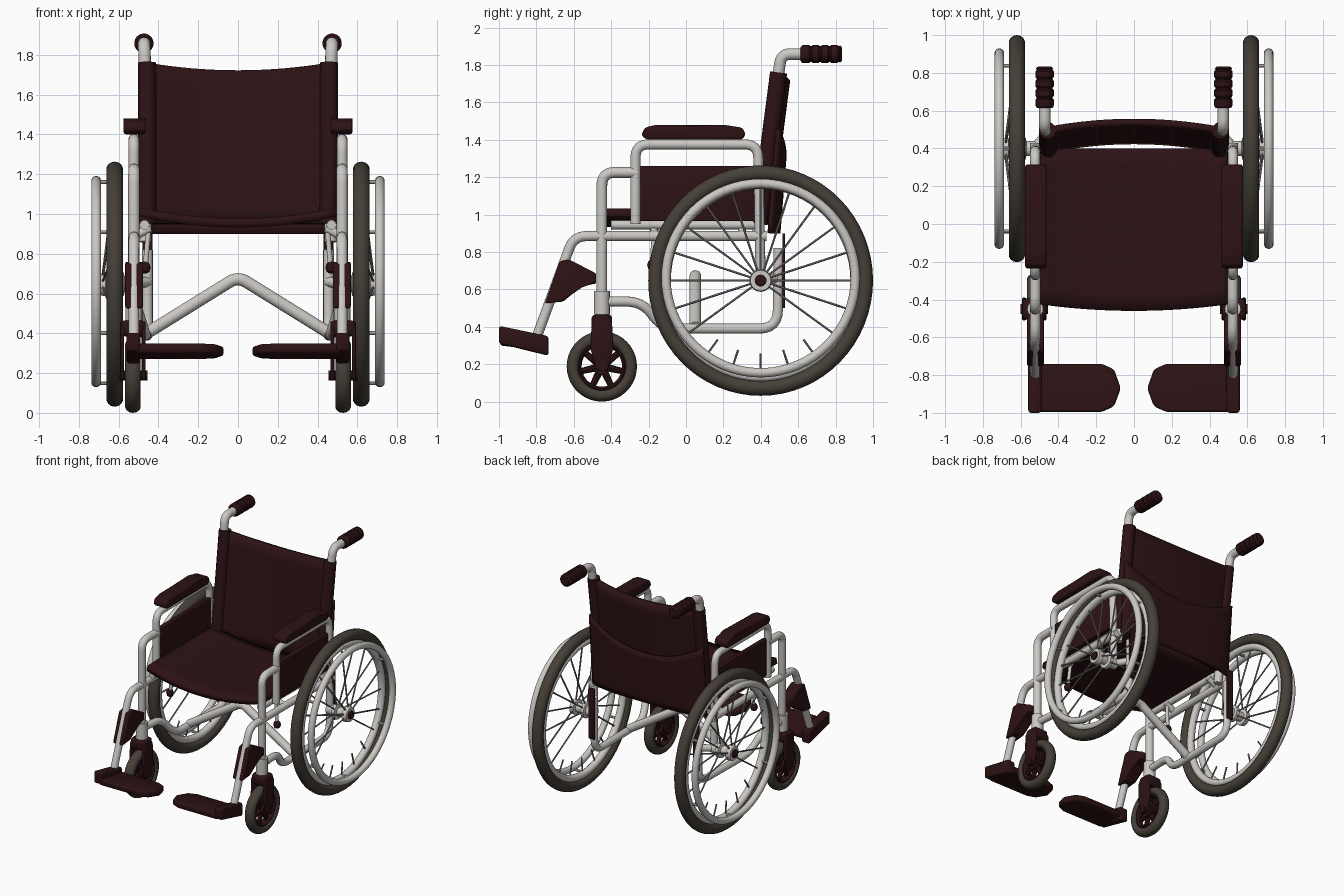
import bpy, bmesh, math
from mathutils import Vector

if "Cube" in bpy.data.objects:
    bpy.data.objects.remove(bpy.data.objects["Cube"])

def material(name, rgb):
    m = bpy.data.materials.new(name)
    m.diffuse_color = (*rgb, 1)
    m.use_nodes = True
    m.node_tree.nodes["Principled BSDF"].inputs["Base Color"].default_value = m.diffuse_color
    return m

SILVER = material("silver_frame", (0.60, 0.58, 0.55))
MAROON = material("dark_maroon", (0.026, 0.006, 0.007))
TYRE = material("tyre_grey_brown", (0.060, 0.050, 0.038))
SPOKE = material("spoke_grey", (0.25, 0.25, 0.25))

def finish(name, bm, mat, mirror=True, solid=0):
    bmesh.ops.recalc_face_normals(bm, faces=bm.faces)
    me = bpy.data.meshes.new(name)
    bm.to_mesh(me)
    bm.free()
    me.materials.append(mat)
    ob = bpy.data.objects.new(name, me)
    bpy.context.collection.objects.link(ob)
    if solid:
        s = ob.modifiers.new("thickness", 'SOLIDIFY')
        s.thickness, s.offset = solid, 0
    if mirror:
        ob.modifiers.new("other_side", 'MIRROR').use_mirror_merge = False
    return ob

def fillet(pts, rad, steps=6):
    """Round the inner corners of a path."""
    pts = [Vector(p) for p in pts]
    out = [pts[0]]
    for a, b, c in zip(pts, pts[1:], pts[2:]):
        d = min(rad, (a - b).length * 0.49, (c - b).length * 0.49)
        p, q = b + (a - b).normalized() * d, b + (c - b).normalized() * d
        for i in range(steps + 1):
            t = i / steps
            out.append(p * (1 - t) ** 2 + b * 2 * t * (1 - t) + q * t * t)
    return out + [pts[-1]]

def sweep(bm, pts, radii, sides):
    """Round tube along a path, with one radius per point."""
    pts = [Vector(p) for p in pts]
    n, rings, side = len(pts), [], None
    for i, p in enumerate(pts):
        t = (pts[min(i + 1, n - 1)] - pts[max(i - 1, 0)]).normalized()
        if side is None:
            side = t.orthogonal()
        side = (side - t * side.dot(t)).normalized()
        up = t.cross(side)
        rings.append([bm.verts.new(p + radii[i] * (side * math.cos(k * math.tau / sides)
                      + up * math.sin(k * math.tau / sides))) for k in range(sides)])
    for r0, r1 in zip(rings, rings[1:]):
        for k in range(sides):
            j = (k + 1) % sides
            bm.faces.new((r0[k], r0[j], r1[j], r1[k]))
    bm.faces.new(rings[0])
    bm.faces.new(rings[-1])

def tube(name, pts, r, mat=SILVER, bend=0.07, mirror=True, sides=14):
    bm = bmesh.new()
    if isinstance(r, (int, float)):
        pts = fillet(pts, bend)
        r = [r] * len(pts)
    sweep(bm, pts, r, sides)
    return finish(name, bm, mat, mirror)

def ring(name, x, y, z, rad, half_x, half_r, mat, zs=1.0, n=14, segs=64):
    """Wheel-like ring around the x axis with an oval section."""
    bm = bmesh.new()
    loops = []
    for i in range(segs):
        a = i * math.tau / segs
        loop = []
        for k in range(n):
            b = k * math.tau / n
            q = rad + half_r * math.cos(b)
            loop.append(bm.verts.new((x + half_x * math.sin(b), y + q * math.cos(a), z + zs * q * math.sin(a))))
        loops.append(loop)
    for i in range(segs):
        l0, l1 = loops[i], loops[(i + 1) % segs]
        for k in range(n):
            j = (k + 1) % n
            bm.faces.new((l0[k], l0[j], l1[j], l1[k]))
    return finish(name, bm, mat)

def prism(name, poly, x0, x1, mat, bevel=0.012, axis='x'):
    """Extrude a (y, z) outline along x, or an (x, y) outline along z."""
    bm = bmesh.new()
    put = (lambda p, h: (h, *p)) if axis == 'x' else (lambda p, h: (*p, h))
    a = [bm.verts.new(put(p, x0)) for p in poly]
    b = [bm.verts.new(put(p, x1)) for p in poly]
    bm.faces.new(a)
    bm.faces.new(b)
    for i in range(len(poly)):
        j = (i + 1) % len(poly)
        bm.faces.new((a[i], a[j], b[j], b[i]))
    if bevel:
        bmesh.ops.bevel(bm, geom=bm.edges[:], offset=bevel, segments=3, profile=0.5, affect='EDGES')
    return finish(name, bm, mat)

def sheet(name, fn, thick, nu=24, nv=10):
    """Curved cloth: fn(u in -1..1, v in 0..1) gives a point."""
    bm = bmesh.new()
    g = [[bm.verts.new(fn(2 * i / nu - 1, j / nv)) for i in range(nu + 1)] for j in range(nv + 1)]
    for j in range(nv):
        for i in range(nu):
            bm.faces.new((g[j][i], g[j][i + 1], g[j + 1][i + 1], g[j + 1][i]))
    return finish(name, bm, MAROON, False, thick)

def rect(y0, y1, z0, z1):
    return [(y0, z0), (y1, z0), (y1, z1), (y0, z1)]

# rear wheels
WX, WY, WZ = 0.62, 0.399, 0.647
ring("rear_tyre", WX, WY, WZ, 0.561, 0.043, 0.040, TYRE, 1.025)
ring("wheel_rim", WX, WY, WZ, 0.506, 0.028, 0.026, SILVER, 1.02)
ring("hand_rim", 0.713, WY, 0.66, 0.506, 0.025, 0.025, SILVER)
tube("wheel_hub", [(x, WY, WZ) for x in (0.51, 0.57, 0.575, 0.60, 0.605, 0.66, 0.665, 0.70)],
     [0.04, 0.04, 0.06, 0.06, 0.035, 0.035, 0.06, 0.055], sides=24)
tube("hub_cap", [(0.69, WY, WZ), (0.71, WY, WZ), (0.715, WY, WZ)], [0.032, 0.032, 0.024], MAROON)
bm = bmesh.new()
for i in range(20):
    a = math.radians(i * 18 + 90)
    c, s = math.cos(a), math.sin(a)
    stub = s < -0.77
    q0 = 0.39 if stub else 0.045
    x0 = 0.63 if stub else (0.68, 0.59)[i % 2]
    sweep(bm, [(x0, WY + q0 * c, WZ + q0 * s), (0.625, WY + 0.49 * c, WZ + 0.49 * s)], [0.006] * 2, 6)
finish("wheel_spokes", bm, SPOKE)
bm = bmesh.new()
for i in range(6):
    a = math.radians(i * 60 + 30)
    y, z = WY + 0.506 * math.cos(a), 0.655 + 0.506 * math.sin(a)
    sweep(bm, [(0.63, y, z), (0.71, y, z)], [0.01] * 2, 8)
finish("hand_rim_standoffs", bm, SILVER)

# front casters and forks
CX, CY, CZ = 0.528, -0.45, 0.188
ring("caster_tyre", CX, CY, CZ, 0.154, 0.040, 0.034, TYRE, segs=40)
ring("caster_rim", CX, CY, CZ, 0.122, 0.030, 0.014, MAROON, segs=40)
tube("caster_hub", [(CX - 0.035, CY, CZ), (CX + 0.035, CY, CZ)], 0.045, MAROON)
tube("caster_axle", [(0.455, CY, CZ), (0.60, CY, CZ)], 0.026, MAROON)
bm = bmesh.new()
for i in range(7):
    a = i * math.tau / 7 + math.pi / 2
    d = Vector((0, math.cos(a), math.sin(a)))
    o = Vector((CX, CY, CZ))
    sweep(bm, [o + d * 0.03, o + d * 0.12], [0.02, 0.016], 8)
finish("caster_spokes", bm, MAROON)
blade = [(-0.48, 0.165), (-0.42, 0.165), (-0.39, 0.28), (-0.395, 0.42), (-0.42, 0.46), (-0.48, 0.46), (-0.505, 0.42), (-0.51, 0.28)]
prism("fork_outer_blade", blade, 0.572, 0.592, MAROON, 0.006)
prism("fork_inner_blade", blade, 0.464, 0.484, MAROON, 0.006)
prism("fork_crown", rect(-0.505, -0.395, 0.385, 0.465), 0.466, 0.59, MAROON, 0.02)

# side frames
FX = 0.523
tube("caster_sleeve", [(FX, -0.45, 0.465), (FX, -0.45, 0.59)], 0.043)
tube("front_post", [(FX, -0.45, 0.47), (FX, -0.45, 1.225), (FX, -0.26, 1.225)], 0.029)
tube("arm_loop", [(FX, -0.27, 0.95), (FX, -0.27, 1.375), (FX, 0.385, 1.375), (FX, 0.40, 0.62)], 0.027)
tube("seat_rail_and_leg_hanger", [(FX, 0.43, 0.885), (FX, -0.60, 0.885), (FX, -0.80, 0.34)], 0.027)
tube("inner_seat_rail", [(0.47, 0.40, 0.945), (0.47, -0.40, 0.945)], 0.025)
tube("lower_frame", [(FX, -0.45, 0.535), (0.51, -0.23, 0.535), (0.465, -0.13, 0.39),
                     (0.455, 0.49, 0.39), (0.455, 0.495, 0.82)], 0.027, bend=0.1)
prism("rear_post_cover", rect(0.515, 0.53, 0.50, 0.90), 0.43, 0.48, MAROON, 0.004)
tube("axle_bracket", [(0.45, 0.49, 0.66), (0.53, 0.40, 0.645)], 0.026)
tube("rail_clamp", [(0.44, -0.17, 0.93), (0.53, -0.17, 0.885)], 0.022)
tube("rear_rail_clamp", [(0.44, 0.30, 0.93), (0.53, 0.30, 0.885)], 0.022)
tube("brake_rod", [(0.45, -0.17, 0.92), (0.465, -0.18, 0.74)], 0.013)
tube("brake_knob", [(0.467, -0.18, z) for z in (0.76, 0.75, 0.73, 0.71, 0.70)],
     [0.01, 0.022, 0.028, 0.022, 0.008], MAROON)
tube("cross_brace", [(-0.46, 0.05, 0.40), (0, 0.05, 0.685), (0.46, 0.05, 0.40)], 0.031, bend=0.05, mirror=False)

# armrests and skirt guards
prism("armrest", [(-0.24, 1.425), (-0.21, 1.40), (0.30, 1.40), (0.32, 1.43), (0.30, 1.465), (0.20, 1.48), (-0.16, 1.48), (-0.22, 1.465)],
      0.464, 0.576, MAROON, 0.014)
prism("skirt_guard", rect(-0.25, 0.38, 0.965, 1.26), 0.497, 0.53, MAROON, 0.008)

# seat sling
def seat(u, v):
    return (0.495 * u, 0.40 - v * (0.825 + 0.035 * (1 - u * u)), 1.01 - 0.055 * (1 - u * u))
sheet("seat", seat, 0.045)

# back canes, sling, sleeves, pocket and grips
def cane_y(z):
    return 0.495 - (1.76 - z) * 0.13
def back(u, v):
    z = 0.95 + v * (0.77 + 0.04 * u * u)
    return (0.47 * u, cane_y(z) + 0.05 * (1 - u * u), z)
sheet("back_sling", back, 0.035)
def pocket(u, v):
    z = 0.90 + v * (0.40 + 0.16 * u * u)
    return (0.495 * u, 0.495 + 0.04 * (z - 0.9) / 0.5 - 0.05 * u ** 4, z)
sheet("back_pocket", pocket, 0.02)
tube("back_cane", [(0.465, cane_y(0.86), 0.86), (0.468, cane_y(1.76), 1.76), (0.472, 0.51, 1.858), (0.472, 0.66, 1.858)],
     0.031, bend=0.06)
tube("cane_sleeve", [(0.455, cane_y(0.95), 0.95), (0.458, cane_y(1.76), 1.76)], 0.046, MAROON)
grip = [(0.0, 0.038), (0.008, 0.047)]
for i in range(4):
    o = 0.015 + i * 0.05
    grip += [(o, 0.049), (o + 0.03, 0.049), (o + 0.037, 0.043), (o + 0.043, 0.043)]
grip += [(0.21, 0.048), (0.222, 0.034)]
tube("push_grip", [(0.473, 0.613 + y, 1.858) for y, r in grip], [r for y, r in grip], MAROON, sides=20)

# leg clamps and footplates
prism("leg_clamp", [(-0.675, 0.75), (-0.625, 0.76), (-0.48, 0.685), (-0.48, 0.63), (-0.56, 0.62), (-0.655, 0.535), (-0.755, 0.525)],
      0.477, 0.567, MAROON, 0.01)
prism("foot_bracket", [(-1.0, 0.31), (-0.735, 0.245), (-0.735, 0.35), (-1.0, 0.405)], 0.49, 0.56, MAROON, 0.015)
plate = [(0.52, -0.995), (0.17, -0.995), (0.105, -0.965), (0.07, -0.87), (0.105, -0.77), (0.17, -0.74), (0.52, -0.74)]
fp = prism("footplate", plate, 0.285, 0.335, MAROON, 0.016, 'z')
for v in fp.data.vertices:
    v.co.z -= (v.co.y + 0.87) * 0.12

# smooth shading with crisp edges
bpy.ops.object.select_all(action='SELECT')
bpy.context.view_layer.objects.active = fp
bpy.ops.object.shade_smooth_by_angle(angle=math.radians(35))
